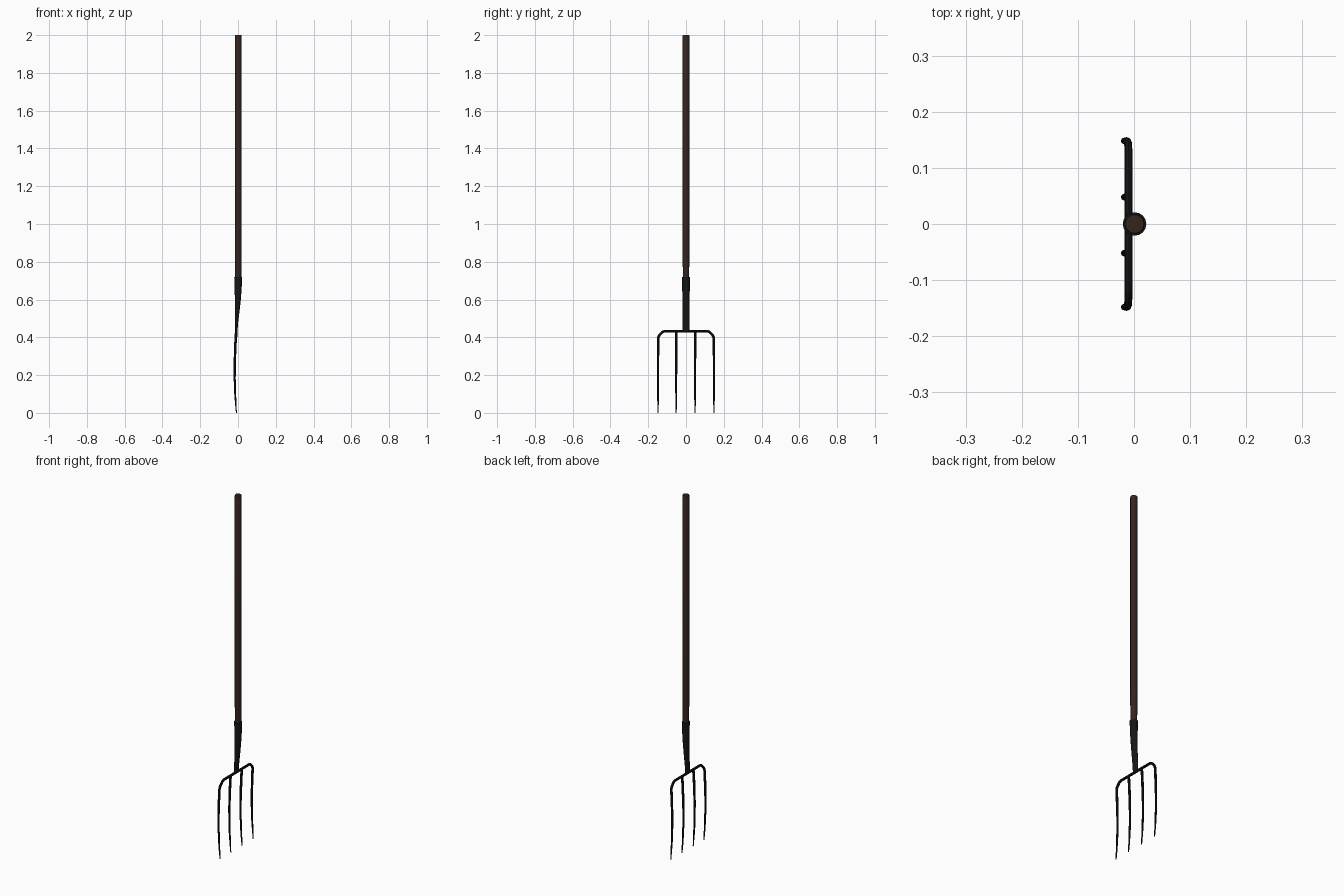
import bpy, bmesh, math

if "Cube" in bpy.data.objects:
    bpy.data.objects.remove(bpy.data.objects["Cube"])


def material(name, color):
    m = bpy.data.materials.new(name)
    m.diffuse_color = color
    m.use_nodes = True
    m.node_tree.nodes["Principled BSDF"].inputs["Base Color"].default_value = m.diffuse_color
    return m


wood = material("dark_wood", (0.035, 0.018, 0.013, 1))
iron = material("black_iron", (0.008, 0.008, 0.009, 1))


def finish(obj, mat, angle=40):
    obj.data.materials.clear()
    obj.data.materials.append(mat)
    bpy.ops.object.select_all(action='DESELECT')
    obj.select_set(True)
    bpy.context.view_layer.objects.active = obj
    bpy.ops.object.shade_smooth_by_angle(angle=math.radians(angle))


def loft(name, rings, mat, sides=16):
    """Elliptical rings given as (z, centre x, x radius, y radius)."""
    bm = bmesh.new()
    loops = []
    for z, cx, rx, ry in rings:
        loops.append([bm.verts.new((cx + rx * math.cos(math.tau * i / sides),
                                    ry * math.sin(math.tau * i / sides), z))
                      for i in range(sides)])
    for a, b in zip(loops, loops[1:]):
        for i in range(sides):
            j = (i + 1) % sides
            bm.faces.new((a[i], a[j], b[j], b[i]))
    bm.faces.new(loops[0])
    bm.faces.new(loops[-1])
    bmesh.ops.recalc_face_normals(bm, faces=bm.faces)
    mesh = bpy.data.meshes.new(name)
    bm.to_mesh(mesh)
    bm.free()
    obj = bpy.data.objects.new(name, mesh)
    bpy.context.collection.objects.link(obj)
    finish(obj, mat)


def rod(name, points, mat):
    """Round rod through (x, y, z, radius) points."""
    cu = bpy.data.curves.new(name, 'CURVE')
    cu.dimensions = '3D'
    cu.bevel_depth = 1.0
    cu.bevel_resolution = 2
    cu.use_fill_caps = True
    sp = cu.splines.new('POLY')
    sp.points.add(len(points) - 1)
    for p, (x, y, z, r) in zip(sp.points, points):
        p.co = (x, y, z, 1)
        p.radius = r
    obj = bpy.data.objects.new(name, cu)
    bpy.context.collection.objects.link(obj)
    bpy.ops.object.select_all(action='DESELECT')
    obj.select_set(True)
    bpy.context.view_layer.objects.active = obj
    bpy.ops.object.convert(target='MESH')
    finish(bpy.context.object, mat)


# Wooden shaft
loft("handle", [(0.66, 0.001, 0.015, 0.015), (0.73, 0.001, 0.0165, 0.0165),
                (0.82, 0.001, 0.018, 0.018), (1.995, 0.001, 0.018, 0.018),
                (2.0, 0.001, 0.0165, 0.0165)], wood)

# Iron socket, flattening and sweeping back towards the crossbar
loft("socket", [(0.430, -0.010, 0.007, 0.018), (0.48, -0.008, 0.009, 0.019),
                (0.54, -0.004, 0.0125, 0.019), (0.60, -0.001, 0.016, 0.0195),
                (0.66, 0.001, 0.0185, 0.020), (0.70, 0.001, 0.020, 0.021),
                (0.72, 0.001, 0.021, 0.021)], iron)

# Shared bowed tine profile: (z, x, radius), from top to tip
TINE = [(0.39, -0.0125, 0.0068), (0.32, -0.0155, 0.0065), (0.25, -0.0175, 0.006),
        (0.18, -0.0175, 0.0055), (0.11, -0.0155, 0.005), (0.05, -0.012, 0.004),
        (0.0, -0.0085, 0.0025)]

# Crossbar with both outer tines as one bent rod
half = [(-0.0095, 0.112, 0.433, 0.007), (-0.0095, 0.124, 0.429, 0.007),
        (-0.0105, 0.141, 0.411, 0.007), (-0.011, 0.146, 0.401, 0.007)]
half += [(x, 0.148, z, r) for z, x, r in TINE]
mirrored = [(x, -y, z, r) for x, y, z, r in half]
rod("crossbar_and_outer_tines", mirrored[::-1] + half, iron)

# Inner tines
for side, y in (("left", -0.052), ("right", 0.048)):
    rod("inner_tine_" + side,
        [(-0.0095, y, 0.433, 0.0068)] + [(x, y, z, r) for z, x, r in TINE], iron)
